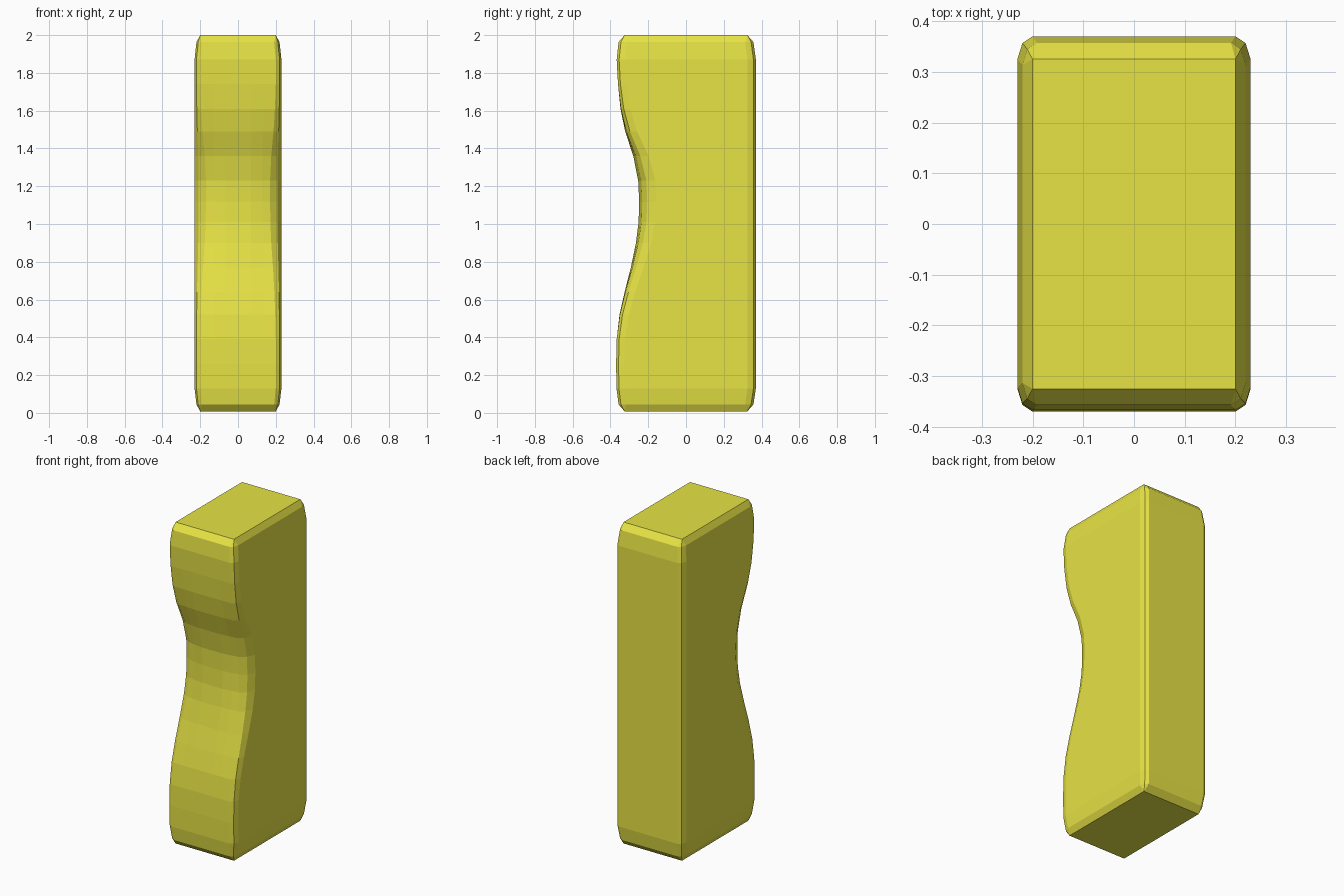
import bpy, bmesh

if "Cube" in bpy.data.objects:
    bpy.data.objects.remove(bpy.data.objects["Cube"])

# Front profile (z, y of front face, pinch of the front edges)
levels = [
    (0.13, -0.368, 0), (0.26, -0.37, 0), (0.39, -0.367, 0), (0.52, -0.352, 0.1),
    (0.64, -0.325, 0.25), (0.77, -0.292, 0.5), (0.90, -0.265, 0.8), (1.01, -0.251, 0.95),
    (1.12, -0.248, 1), (1.23, -0.253, 1), (1.36, -0.279, 0.8), (1.49, -0.322, 0.4),
    (1.61, -0.347, 0.15), (1.74, -0.36, 0), (1.87, -0.367, 0)]


def section(yf, p):
    # Right half of the cross-section, front centre to back centre
    half = [(0.0, yf), (0.07, yf), (0.13, yf + 0.008 * p),
            (0.20 - 0.03 * p, yf + 0.016 * p),
            (0.22 - 0.012 * p, yf + 0.013 + 0.03 * p),
            (0.23, yf + 0.045 + 0.045 * p),
            (0.23, 0.325), (0.22, 0.357), (0.20, 0.37), (0.0, 0.37)]
    return half + [(-x, y) for x, y in half[-2:0:-1]]


def shrunk(hx, hy, z):
    # End ring scaled to the given half sizes
    return [(x * hx / 0.23, y * hy / 0.37, z) for x, y in section(-0.37, 0)]


def end_ring(z):
    # Flat end face with square corners
    return [(max(-0.2, min(0.2, x)), max(-0.325, min(0.325, y)), z)
            for x, y in section(-0.37, 0)]


rings = [end_ring(0.008), shrunk(0.22, 0.357, 0.045)]
rings += [[(x, y, z) for x, y in section(yf, p)] for z, yf, p in levels]
rings += [shrunk(0.22, 0.357, 1.963), end_ring(2.0)]

# Loft the rings into a closed block
bm = bmesh.new()
loops = [[bm.verts.new(c) for c in r] for r in rings]
n = len(loops[0])
for a, b in zip(loops, loops[1:]):
    for i in range(n):
        j = (i + 1) % n
        bm.faces.new((a[i], a[j], b[j], b[i]))
bm.faces.new(loops[0][::-1])
bm.faces.new(loops[-1])
bmesh.ops.remove_doubles(bm, verts=bm.verts, dist=0.0005)
bmesh.ops.recalc_face_normals(bm, faces=bm.faces)

mesh = bpy.data.meshes.new("scooped_block")
bm.to_mesh(mesh)
bm.free()
block = bpy.data.objects.new("scooped_block", mesh)
bpy.context.collection.objects.link(block)

# Yellow finish
mat = bpy.data.materials.new("yellow")
mat.diffuse_color = (0.8, 0.77, 0.06, 1)
mat.use_nodes = True
mat.node_tree.nodes["Principled BSDF"].inputs["Base Color"].default_value = mat.diffuse_color
mesh.materials.append(mat)
